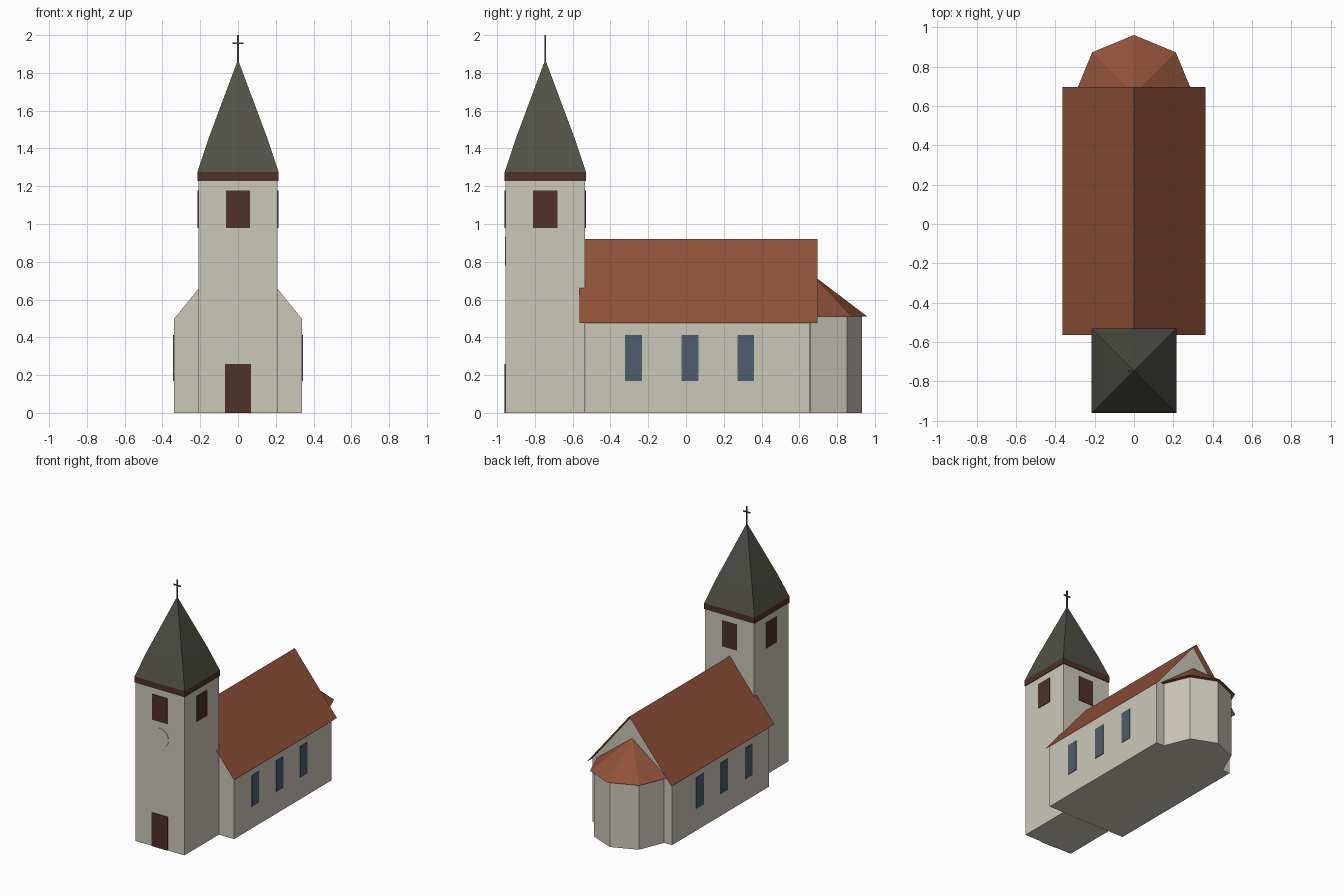
import bpy, bmesh, math

if "Cube" in bpy.data.objects:
    bpy.data.objects.remove(bpy.data.objects["Cube"])


def mat(name, rgb):
    m = bpy.data.materials.new(name)
    m.diffuse_color = (*rgb, 1)
    m.use_nodes = True
    m.node_tree.nodes["Principled BSDF"].inputs["Base Color"].default_value = m.diffuse_color
    return m


PLASTER = mat("cream plaster", (0.60, 0.58, 0.485))
TILE = mat("red roof tile", (0.28, 0.084, 0.040))
SLATE = mat("dark slate", (0.083, 0.083, 0.066))
WOOD = mat("dark brown wood", (0.074, 0.032, 0.021))
GLASS = mat("blue grey glass", (0.078, 0.109, 0.147))


def make(name, verts, faces, material):
    me = bpy.data.meshes.new(name)
    me.from_pydata(verts, [], faces)
    bm = bmesh.new()
    bm.from_mesh(me)
    bmesh.ops.recalc_face_normals(bm, faces=bm.faces)
    bm.to_mesh(me)
    bm.free()
    me.materials.append(material)
    ob = bpy.data.objects.new(name, me)
    bpy.context.collection.objects.link(ob)
    return ob


def box(name, x, y, z, material):
    """Box from (min, max) pairs."""
    v = [(a, b, c) for a in x for b in y for c in z]
    f = [(0, 1, 3, 2), (4, 6, 7, 5), (0, 4, 5, 1),
         (2, 3, 7, 6), (0, 2, 6, 4), (1, 5, 7, 3)]
    return make(name, v, f, material)


def loft(name, rings, material, apex=None):
    """Skin equal-length rings, capped below and closed by a cap or an apex."""
    n = len(rings[0])
    v = [p for r in rings for p in r]
    f = [tuple(range(n))]
    for k in range(len(rings) - 1):
        for i in range(n):
            j = (i + 1) % n
            f.append((k * n + i, k * n + j, (k + 1) * n + j, (k + 1) * n + i))
    top = (len(rings) - 1) * n
    if apex:
        v.append(apex)
        f += [(top + i, top + (i + 1) % n, len(v) - 1) for i in range(n)]
    else:
        f.append(tuple(range(top, top + n)))
    return make(name, v, f, material)


def ring(n, r, cy, z, turn=0.0):
    return [(r * math.cos(2 * math.pi * i / n + turn),
             cy + r * math.sin(2 * math.pi * i / n + turn), z) for i in range(n)]


def square(h, cy, z):
    return ring(4, h * math.sqrt(2), cy, z, math.pi / 4)


TY, TH = -0.745, 0.21      # tower centre and half width
AY = 0.66                  # apse centre

# Tower, cornice, flared spire
loft("tower", [square(TH, TY, 0), square(TH, TY, 1.23)], PLASTER)
loft("tower_cornice", [square(0.215, TY, 1.228), square(0.215, TY, 1.275)], WOOD)
loft("spire", [square(0.215, TY, 1.275), square(0.155, TY, 1.455)], SLATE,
     apex=(0, TY, 1.87))

# Cross
box("cross_post", (-0.004, 0.004), (TY - 0.004, TY + 0.004), (1.85, 2.0), SLATE)
box("cross_bar", (-0.03, 0.03), (TY - 0.004, TY + 0.004), (1.952, 1.96), SLATE)

# Belfry openings on all four tower sides
for i, side in enumerate(("front", "right", "back", "left")):
    ob = box("belfry_opening_" + side, (-0.064, 0.064), (-0.215, -0.208),
             (0.98, 1.178), WOOD)
    ob.rotation_euler.z = i * math.pi / 2
    ob.location.y = TY

# Door and clock face
box("door", (-0.069, 0.069), (-0.96, -0.953), (0, 0.26), WOOD)
dial = [[(0.075 * math.cos(a), y, 0.855 + 0.075 * math.sin(a))
         for a in (2 * math.pi * i / 24 for i in range(24))]
        for y in (-0.959, -0.953)]
loft("clock_face", dial, PLASTER)

# Nave: gabled profile extruded along y
gable = [(-0.34, 0), (0.34, 0), (0.34, 0.496), (0, 0.914), (-0.34, 0.496)]
loft("nave", [[(x, y, z) for x, z in gable] for y in (-0.533, 0.657)], PLASTER)

# Nave roof: thin sheet with overhang
make("nave_roof",
     [(x, y, z) for y in (-0.565, 0.695)
      for x, z in ((-0.362, 0.475), (0, 0.92), (0.362, 0.475))],
     [(0, 1, 4, 3), (1, 2, 5, 4)], TILE)

# Nave windows, both sides
for s, side in ((1, "right"), (-1, "left")):
    for i, y in enumerate((-0.278, 0.021, 0.317)):
        box(f"nave_window_{side}_{i + 1}", sorted((s * 0.338, s * 0.344)),
            (y - 0.044, y + 0.044), (0.17, 0.412), GLASS)

# Apse: octagonal wall with conical roof
loft("apse_wall", [ring(8, 0.272, AY, 0), ring(8, 0.272, AY, 0.512)], PLASTER)
loft("apse_roof", [ring(8, 0.30, AY, 0.51)], TILE, apex=(0, AY, 0.738))
